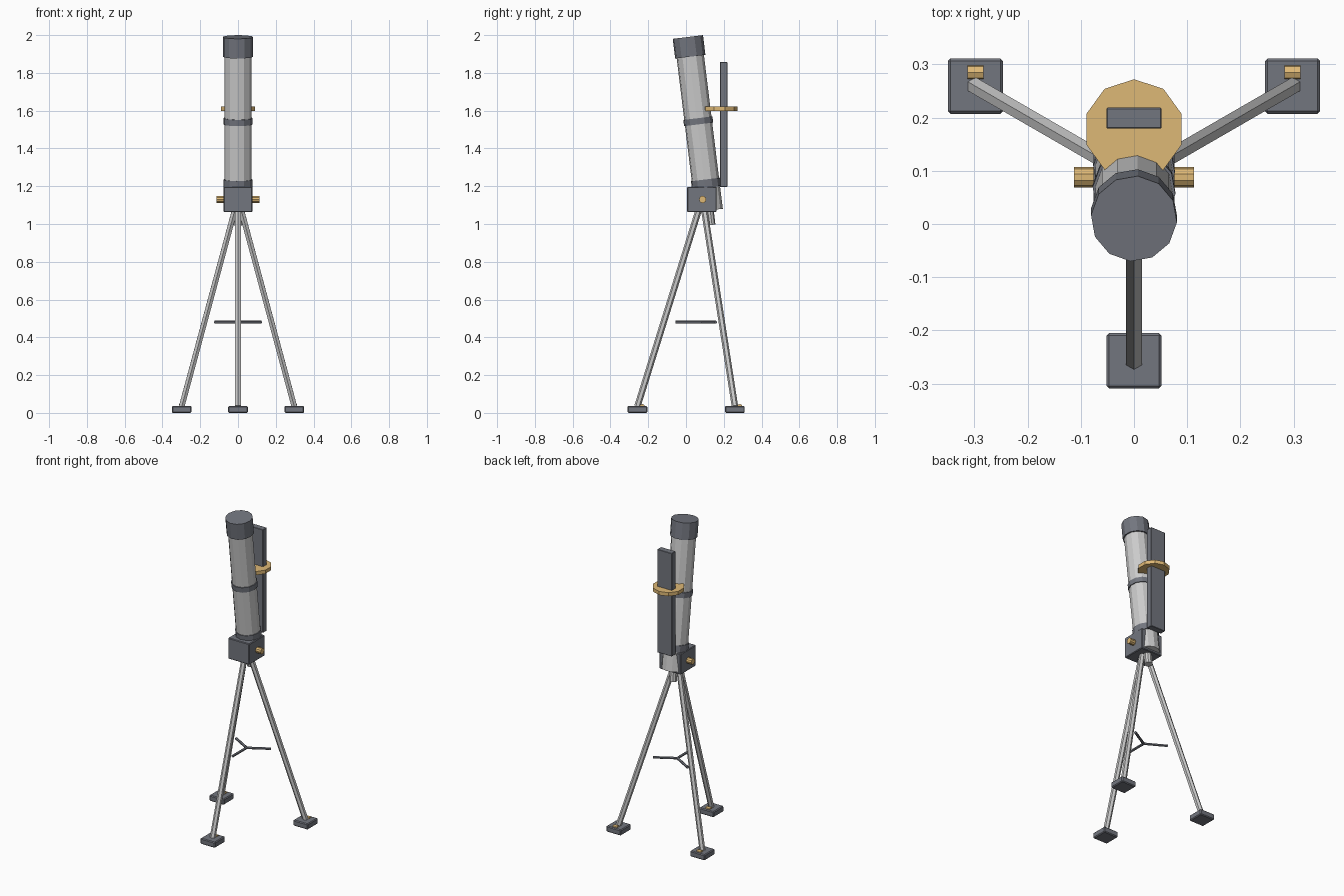
import bpy
from math import sin, cos, radians
from mathutils import Vector, Quaternion

if "Cube" in bpy.data.objects:
    bpy.data.objects.remove(bpy.data.objects["Cube"])


def material(name, rgb):
    m = bpy.data.materials.new(name)
    m.diffuse_color = (*rgb, 1)
    m.use_nodes = True
    m.node_tree.nodes["Principled BSDF"].inputs["Base Color"].default_value = m.diffuse_color
    return m


BRASS = material("brass", (0.73, 0.48, 0.18))
DARK = material("dark_metal", (0.17, 0.18, 0.21))


def finish(name, mat):
    o = bpy.context.object
    o.name = name
    if mat:
        o.data.materials.append(mat)
    return o


def rod(name, a, b, r, sides, mat=None, twist=0):
    """Flat-faced cylinder between two points."""
    a, b = Vector(a), Vector(b)
    bpy.ops.mesh.primitive_cylinder_add(vertices=sides, radius=r, depth=(b - a).length,
                                        location=(a + b) / 2)
    o = finish(name, mat)
    o.rotation_mode = 'QUATERNION'
    o.rotation_quaternion = (Vector((0, 0, 1)).rotation_difference(b - a)
                             @ Quaternion((0, 0, 1), radians(twist)))
    return o


def box(name, centre, size, mat, bevel=0.004):
    bpy.ops.mesh.primitive_cube_add(size=1, location=centre)
    o = finish(name, mat)
    o.scale = size
    bpy.ops.object.transform_apply(location=False, rotation=False, scale=True)
    mod = o.modifiers.new("edge", 'BEVEL')
    mod.width = bevel
    mod.segments = 1
    return o


CY = 0.087  # tripod centre in y


def polar(r, angle, z):
    return (r * cos(radians(angle)), CY + r * sin(radians(angle)), z)


# Tripod: legs, feet, foot bolts, spreader arms
for side, ang in (("front", 270), ("right", 30), ("left", 150)):
    foot = Vector(polar(0.344, ang, 0.0185))
    rod(side + "_leg", polar(0.344, ang, 0.035), polar(0.018, ang, 1.08), 0.017, 6)
    box(side + "_foot", foot, (0.104, 0.104, 0.037), DARK, 0.005)
    c = foot + Vector((0, 0.026, 0.0135))
    rod(side + "_foot_bolt", c - Vector((0.015, 0, 0)), c + Vector((0.015, 0, 0)), 0.015, 8, BRASS)
    rod(side + "_spreader_arm", (0, CY, 0.48), polar(0.142, ang, 0.48), 0.008, 6, DARK)

# Mount block with its pivot pin
box("mount_block", (0, 0.084, 1.13), (0.152, 0.156, 0.134), DARK)
rod("pivot_pin", (-0.1125, 0.088, 1.13), (0.1125, 0.088, 1.13), 0.019, 10, BRASS)

# Tilted tube: parts placed by distance below the top end
top = Vector((0, 0.010, 1.99))
down = Vector((0, sin(radians(7)), -cos(radians(7))))
for name, d0, d1, r, sides, mat in (
        ("main_tube", 0.05, 0.925, 0.073, 12, None),
        ("top_cap", 0.0, 0.105, 0.081, 12, DARK),
        ("middle_band", 0.433, 0.466, 0.078, 12, DARK),
        ("lower_band", 0.760, 0.803, 0.077, 12, DARK),
        ("eyepiece", 0.90, 1.003, 0.024, 10, None)):
    rod(name, top + down * d1, top + down * d0, r, sides, mat, twist=-5)

# Upright back plate and its collar
box("back_plate", (0, 0.199, 1.527), (0.104, 0.039, 0.662), DARK, 0.002)
rod("plate_collar", (0, 0.178, 1.598), (0, 0.178, 1.621), 0.094, 10, BRASS)
